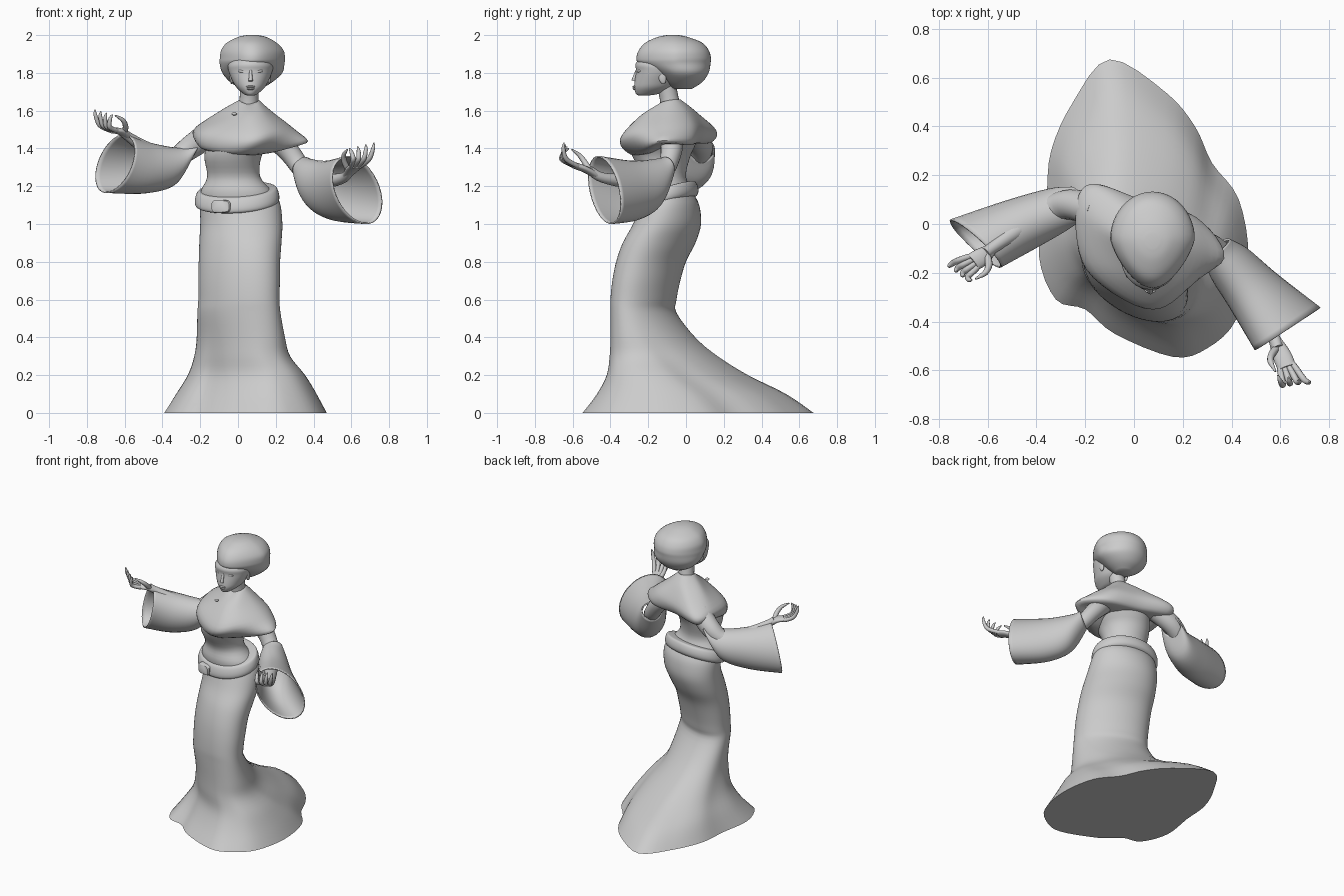
import bpy, bmesh, math
from mathutils import Vector as V, Quaternion


def spline(pts, steps, closed=False):
    """Catmull-Rom samples through a list of vectors."""
    n, out = len(pts), []
    get = (lambda i: pts[i % n]) if closed else (lambda i: pts[max(0, min(n - 1, i))])
    for i in range(n if closed else n - 1):
        a, b, c, d = get(i - 1), get(i), get(i + 1), get(i + 2)
        for k in range(steps):
            t = k / steps
            out.append(b + (c - a) * t / 2 + (a * 2 - b * 5 + c * 4 - d) * t * t / 2
                       + (b * 3 - a - c * 3 + d) * t ** 3 / 2)
    return out if closed else out + [pts[-1]]


def loft(name, rings, steps=4, caps=True, thick=0, angle=50):
    """Skin a surface through rings that have equal point counts."""
    cols = [spline([r[j] for r in rings], steps) for j in range(len(rings[0]))]
    n, m = len(cols), len(cols[0])
    bm = bmesh.new()
    vs = [[bm.verts.new(cols[j][i]) for j in range(n)] for i in range(m)]
    for i in range(m - 1):
        for j in range(n):
            k = (j + 1) % n
            bm.faces.new((vs[i][j], vs[i][k], vs[i + 1][k], vs[i + 1][j]))
    if caps:
        bm.faces.new(vs[0])
        bm.faces.new(vs[-1])
    bmesh.ops.recalc_face_normals(bm, faces=bm.faces)
    me = bpy.data.meshes.new(name)
    bm.to_mesh(me)
    bm.free()
    ob = bpy.data.objects.new(name, me)
    bpy.context.collection.objects.link(ob)
    if thick:
        mod = ob.modifiers.new("thickness", 'SOLIDIFY')
        mod.thickness = thick
    smooth(ob, angle)
    return ob


def smooth(ob, angle=50):
    bpy.ops.object.select_all(action='DESELECT')
    ob.select_set(True)
    bpy.context.view_layer.objects.active = ob
    bpy.ops.object.shade_smooth_by_angle(angle=math.radians(angle))


def oval(c, u, v, n=32):
    c, u, v = V(c), V(u), V(v)
    return [c + u * math.cos(a) + v * math.sin(a) for a in (2 * math.pi * i / n for i in range(n))]


def box_oval(z, x0, x1, y0, y1, skew=0):
    """Horizontal oval filling a rectangle; skew leans it along the diagonal."""
    h = (y1 - y0) / 2
    return oval(((x0 + x1) / 2, (y0 + y1) / 2, z), ((x1 - x0) / 2, skew * h, 0),
                (0, h * math.sqrt(1 - skew * skew), 0), 48)


def tube(name, pts, radii, n=12):
    """Tapered round limb along a path."""
    pts, rings = [V(p) for p in pts], []
    q = Quaternion()
    d0 = V((0, 0, 1))
    for i, (p, r) in enumerate(zip(pts, radii)):
        d = (pts[min(i + 1, len(pts) - 1)] - pts[max(i - 1, 0)]).normalized()
        q = d0.rotation_difference(d) @ q
        d0 = d
        rings.append(oval(p, q @ V((r, 0, 0)), q @ V((0, r, 0)), n))
    return loft(name, rings, 4)


def blob(name, loc, size, rot=(0, 0, 0)):
    bpy.ops.mesh.primitive_uv_sphere_add(segments=24, ring_count=14, location=loc, rotation=rot)
    ob = bpy.context.object
    ob.name = name
    ob.scale = size
    smooth(ob)
    return ob


# Skirt: skewed ovals that blend into a wavy hem with a train
hem = [V((x, y, 0)) for x, y in (
    (.47, -.15), (.43, .1), (.32, .25), (.25, .4), (.13, .54), (-.1, .675), (-.25, .5), (-.34, .3),
    (-.36, .1), (-.39, -.13), (-.32, -.31), (-.2, -.35), (-.08, -.45), (.16, -.545), (.3, -.51), (.42, -.39))]
hem = spline(hem, 4, True)
mid, half = V((.04, .065, 0)), V((.43, .61, 1))
skirt = []
for z, x0, x1, y0, y1, skew in (
        (0, -.39, .47, -.545, .675, 0), (.1, -.33, .42, -.47, .53, -.4), (.2, -.27, .36, -.42, .33, -.45),
        (.3, -.235, .28, -.405, .17, -.45), (.4, -.22, .25, -.4, .05, -.45), (.53, -.215, .225, -.4, -.05, -.45),
        (.6, -.21, .22, -.4, -.05, -.43), (.7, -.21, .222, -.39, -.03, -.4), (.8, -.208, .223, -.37, .0, -.37),
        (.9, -.205, .23, -.335, .05, -.32), (1.0, -.2, .235, -.28, .08, -.25), (1.1, -.2, .225, -.24, .07, -.18),
        (1.16, -.19, .2, -.22, .04, -.15)):
    w = max(0, 1 - z / .45)
    ring = []
    for h in hem:
        p = V(((h.x - mid.x) / half.x, (h.y - mid.y) / half.y, 0))
        o = p.normalized()
        o.y = o.y * math.sqrt(1 - skew * skew) + skew * o.x
        p = o.lerp(p, w)
        ring.append(V(((x0 + x1) / 2 + p.x * (x1 - x0) / 2, (y0 + y1) / 2 + p.y * (y1 - y0) / 2, z)))
    skirt.append(ring)
loft("skirt", skirt, 4)

# Bodice
loft("bodice", [box_oval(*r, -.12) for r in (
    (1.1, -.19, .19, -.23, .04), (1.17, -.198, .18, -.24, .035), (1.25, -.163, .118, -.23, .0),
    (1.35, -.178, .122, -.28, .02), (1.42, -.165, .16, -.3, .05), (1.5, -.14, .2, -.26, .07),
    (1.57, -.05, .14, -.19, .02))])


# Belt, lower at the front, with its buckle
def belt_ring(grow, dz):
    out = []
    for p in box_oval(0, -.208 - grow, .198 + grow, -.245 - grow, .045 + grow, -.12):
        out.append(V((p.x, p.y, 1.143 + .08 * p.x + .3 * (p.y + .1) + dz)))
    return out


loft("belt", [belt_ring(g, dz) for g, dz in (
    (-.05, .045), (-.01, .042), (.008, .034), (.02, 0), (.018, -.03), (-.002, -.042), (-.04, -.04))], 3)
loft("belt_buckle", [[V((-.09, y, 1.093)) + V((
    s * .05 * math.copysign(abs(math.cos(a)) ** .5, math.cos(a)), -.012 * math.cos(a),
    s * .034 * math.copysign(abs(math.sin(a)) ** .5, math.sin(a)))) for a in (i * math.pi / 14 for i in range(28))]
    for y, s in ((-.225, 1), (-.256, 1), (-.262, .85))], 1)

# Capelet, turned so that one shoulder leads
cape = [
    [(.0, -.2, 1.38), (.06, -.16, 1.38), (.16, -.09, 1.42), (.1, -.03, 1.42),
     (.02, 0, 1.43), (-.08, 0, 1.43), (-.1, -.03, 1.44), (-.09, -.12, 1.4)],
    [(.0, -.295, 1.37), (.18, -.23, 1.38), (.365, -.14, 1.43), (.25, .02, 1.425),
     (.03, .07, 1.43), (-.17, .13, 1.43), (-.2, .02, 1.43), (-.182, -.175, 1.395)],
    [(.05, -.347, 1.445), (.2, -.285, 1.475), (.3, -.12, 1.5), (.22, .03, 1.51),
     (.03, .1, 1.5), (-.17, .16, 1.495), (-.235, .04, 1.5), (-.18, -.19, 1.48)],
    [(.06, -.25, 1.565), (.14, -.21, 1.58), (.18, -.1, 1.595), (.14, -.01, 1.6),
     (.04, .04, 1.6), (-.06, .05, 1.59), (-.1, -.04, 1.595), (-.03, -.18, 1.575)],
    [(.06, -.15, 1.63), (.1, -.13, 1.645), (.112, -.09, 1.655), (.095, -.05, 1.66),
     (.055, -.03, 1.66), (.02, -.05, 1.66), (.005, -.09, 1.655), (.02, -.13, 1.645)]]
loft("capelet", [spline([V(p) for p in r], 6, True) for r in cape], 5)
blob("brooch", (-.02, -.21, 1.583), (.014, .012, .008))

# Neck and head
tube("neck", [(.055, -.08, 1.6), (.058, -.088, 1.66), (.062, -.105, 1.74)], [.058, .05, .05], 20)
loft("head", [box_oval(*r) for r in (
    (1.68, .048, .085, -.25, -.2), (1.69, .028, .105, -.265, -.14), (1.72, -.006, .14, -.274, -.08),
    (1.755, -.028, .16, -.272, -.05), (1.81, -.05, .182, -.264, -.02), (1.85, -.05, .183, -.266, 0),
    (1.9, -.01, .14, -.225, 0))])


# Hair, narrowing towards the forehead
def hair_ring(*r):
    ring = box_oval(*r)
    for p in ring:
        t = max(0, min(1, (-.06 - p.y) / .2))
        p.x = .075 + (p.x - .075) * (1 - .3 * t)
    return ring


loft("hair", [hair_ring(*r) for r in (
    (1.715, .02, .12, -.07, .03), (1.75, -.04, .18, -.115, .085), (1.8, -.083, .235, -.17, .12),
    (1.85, -.097, .246, -.25, .13), (1.88, -.097, .25, -.262, .132), (1.92, -.09, .242, -.25, .12),
    (1.96, -.06, .205, -.215, .085), (1.99, 0, .15, -.15, .01), (2.0, .045, .105, -.1, -.04))])

# Face details
tube("nose", [(.067, -.258, 1.815), (.067, -.27, 1.785), (.067, -.277, 1.757)], [.007, .009, .012])
blob("upper_lip", (.067, -.272, 1.727), (.024, .012, .006))
blob("lower_lip", (.067, -.27, 1.716), (.02, .012, .007))
for s, side in ((-1, "right"), (1, "left")):
    x = .066 + s * .045
    blob(side + "_eye", (x, -.244, 1.808), (.023, .013, .009), (0, -s * .15, s * .3))
    tube(side + "_eyebrow", [(x - s * .024, -.258, 1.828), (x, -.25, 1.836), (x + s * .026, -.236, 1.832)],
         [.003, .005, .002], 8)
    blob(side + "_ear", (.066 + s * .1, -.125, 1.775), (.01, .02, .034), (.2, 0, 0))

# Arms and wide bell sleeves
tube("right_arm", [(-.15, .05, 1.48), (-.26, .08, 1.4), (-.36, .05, 1.34), (-.47, -.02, 1.39),
                   (-.57, -.09, 1.455), (-.61, -.12, 1.485)], [.07, .062, .055, .04, .026, .024], 20)
tube("left_arm", [(.2, -.08, 1.46), (.28, -.08, 1.37), (.36, -.13, 1.27), (.46, -.29, 1.23),
                  (.56, -.44, 1.245), (.59, -.51, 1.285)], [.065, .055, .05, .04, .027, .024], 20)
loft("right_sleeve", [oval(*r) for r in (
    ((-.235, .085, 1.395), (.02, -.068, 0), (.03, 0, .06)),
    ((-.32, .055, 1.305), (.03, -.09, 0), (.02, 0, .1)),
    ((-.48, -.01, 1.295), (.05, -.105, 0), (.02, 0, .134)),
    ((-.65, -.08, 1.32), (.1, -.1, .02), (.035, 0, .155)))], 6, False, .008)
loft("left_sleeve", [oval(*r) for r in (
    ((.34, -.1, 1.3), (.05, .04, 0), (.015, -.01, .055)),
    ((.39, -.16, 1.215), (.075, .06, 0), (-.01, .0, .13)),
    ((.49, -.275, 1.177), (.095, .07, 0), (-.02, -.01, .158)),
    ((.63, -.43, 1.18), (.13, .085, -.02), (-.035, -.025, .18)))], 6, False, .008)


# Hands: palm, four upward-curling fingers, and a thumb meeting the index finger
def hand(side, wrist, palm, knuckles, bends, tips, thumb):
    wrist, palm = V(wrist), V(palm)
    k0, k1, b0, b1, t0, t1 = (V(p) for p in knuckles + bends + tips)
    across = k1 - k0
    n = (palm - wrist).cross(across).normalized() * .018
    a = across.normalized()
    loft(side + "_palm", [oval(c, a * w, n, 16) for c, w in (
        (wrist, .024), (palm, .038), ((k0 + k1) / 2, .038))])
    for i, finger in enumerate(("little", "ring", "middle", "index")):
        f = i / 3
        k, b, t = k0.lerp(k1, f), b0.lerp(b1, f), t0.lerp(t1, f)
        tube(f"{side}_{finger}_finger", [palm.lerp(k, .7), k, b, b.lerp(t, .6) + (b - k) * .15, t],
             [.012, .013, .013, .01, .003], 10)
    tube(side + "_thumb", [wrist.lerp(palm, .5)] + [V(p) for p in thumb], [.015, .015, .012, .004], 10)


hand("right", (-.585, -.105, 1.465), (-.625, -.135, 1.49),
     [(-.68, -.135, 1.497), (-.645, -.18, 1.495)], [(-.733, -.155, 1.525), (-.68, -.215, 1.515)],
     [(-.757, -.175, 1.605), (-.665, -.23, 1.58)],
     [(-.595, -.165, 1.515), (-.61, -.2, 1.55), (-.65, -.225, 1.575)])
hand("left", (.575, -.47, 1.255), (.605, -.535, 1.29),
     [(.655, -.58, 1.31), (.6, -.6, 1.31)], [(.695, -.635, 1.345), (.61, -.66, 1.345)],
     [(.72, -.645, 1.43), (.59, -.62, 1.4)],
     [(.565, -.535, 1.325), (.56, -.565, 1.365), (.58, -.605, 1.395)])
